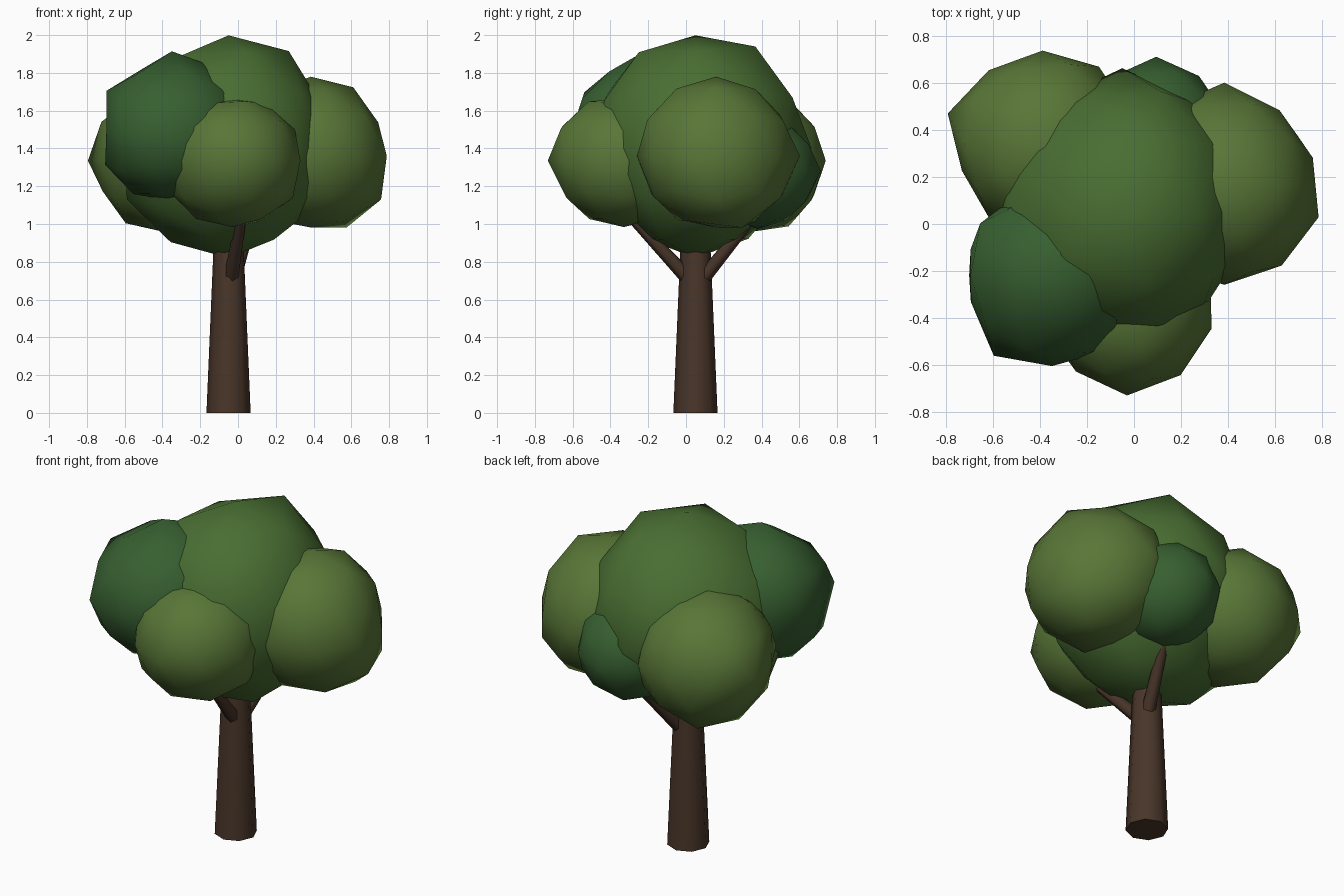
import bpy, bmesh, math
from mathutils import Vector, Matrix

if "Cube" in bpy.data.objects:
    bpy.data.objects.remove(bpy.data.objects["Cube"])


def material(name, rgb):
    m = bpy.data.materials.new(name)
    m.diffuse_color = (*rgb, 1)
    m.use_nodes = True
    m.node_tree.nodes["Principled BSDF"].inputs["Base Color"].default_value = m.diffuse_color
    return m


BARK = material("bark", (0.066, 0.036, 0.022))
MID = material("leaf_mid", (0.066, 0.155, 0.032))
LIGHT = material("leaf_light", (0.098, 0.18, 0.038))
DARK = material("leaf_dark", (0.038, 0.115, 0.03))


def finish(name, bm, mat, angle):
    me = bpy.data.meshes.new(name)
    bm.to_mesh(me)
    bm.free()
    me.materials.append(mat)
    ob = bpy.data.objects.new(name, me)
    bpy.context.collection.objects.link(ob)
    bpy.ops.object.select_all(action='DESELECT')
    ob.select_set(True)
    bpy.context.view_layer.objects.active = ob
    bpy.ops.object.shade_smooth_by_angle(angle=math.radians(angle))


def limb(name, start, end, r1, r2, sides):
    """Tapered cylinder between two points."""
    a, b = Vector(start), Vector(end)
    d = b - a
    mat = Matrix.Translation((a + b) / 2) @ d.to_track_quat('Z', 'Y').to_matrix().to_4x4()
    bm = bmesh.new()
    bmesh.ops.create_cone(bm, cap_ends=True, segments=sides, radius1=r1,
                          radius2=r2, depth=d.length, matrix=mat)
    finish(name, bm, BARK, 62)


def clump(name, centre, radius, mat, bumps):
    """Lumpy icosphere; each bump is (azimuth, elevation, local radius)."""
    targets = []
    for az, el, r in bumps:
        az, el = math.radians(az), math.radians(el)
        targets.append((Vector((math.cos(az) * math.cos(el),
                                math.sin(az) * math.cos(el), math.sin(el))), r))
    bm = bmesh.new()
    bmesh.ops.create_icosphere(bm, subdivisions=2, radius=1)
    for v in bm.verts:
        u = v.co.normalized()
        total, weight = radius * 0.05, 0.05
        for d, r in targets:
            w = math.exp(-(u.angle(d) / math.radians(17)) ** 2)
            total += w * r
            weight += w
        v.co = Vector(centre) + u * total / weight
    finish(name, bm, mat, 60)


# Trunk and branches
limb("trunk", (-0.05, 0.05, 0), (-0.05, 0.05, 1.2), 0.117, 0.066, 8)
limb("front_branch", (-0.035, 0.0, 0.725), (0.025, -0.33, 1.08), 0.04, 0.026, 6)
limb("back_branch", (-0.02, 0.1, 0.725), (0.09, 0.39, 1.08), 0.04, 0.026, 6)

# Foliage clumps
clump("crown_centre", (-0.05, 0.05, 1.40), 0.57, MID,
      [(0, 90, .60), (0, 58, .61), (72, 58, .64), (-72, 58, .60), (144, 58, .55),
       (90, 0, .62), (180, -27, .605), (36, -27, .56), (0, -90, .58),
       (-90, 0, .53), (-18, 0, .53), (0, 27, .54), (162, 0, .55),
       (-72, -32, .52), (-108, -27, .53), (72, -32, .54), (108, -27, .54)])
clump("crown_right", (0.385, 0.16, 1.36), 0.41, LIGHT,
      [(0, 90, .42), (90, 0, .445), (-18, 0, .425), (-54, 0, .417), (-90, 0, .42),
       (18, 0, .395), (54, 0, .40),
       (36, -27, .427), (0, 58, .43), (0, 27, .397), (0, -32, .44), (36, -58, .45),
       (-72, 27, .43), (-72, -32, .41), (0, -90, .375)])
clump("crown_front", (-0.03, -0.33, 1.335), 0.37, LIGHT,
      [(0, 90, .325), (-90, 0, .405), (-54, 0, .39), (-18, 0, .38), (-126, 0, .37),
       (0, 27, .37), (36, -27, .385), (-72, 58, .37), (-72, 27, .39),
       (-108, -27, .365), (0, -90, .35)])
clump("crown_front_left", (-0.35, -0.22, 1.49), 0.40, DARK,
      [(0, 90, .43), (-90, 0, .385), (-126, 0, .425), (-162, 0, .36), (144, 27, .43),
       (180, -27, .397), (180, 32, .41), (126, 0, .36), (162, 0, .36), (0, -90, .365),
       (144, 58, .38), (-144, 58, .37), (-72, 58, .37)])
clump("crown_back_left", (-0.39, 0.34, 1.335), 0.395, LIGHT,
      [(54, 0, .41), (90, 0, .40), (126, 0, .39), (162, 0, .43), (198, 0, .36),
       (180, -58, .39), (108, -58, .41), (180, -27, .36), (0, -90, .375),
       (144, 58, .37)])
clump("crown_back", (0.095, 0.38, 1.28), 0.305, DARK, [(90, 0, .335)])
